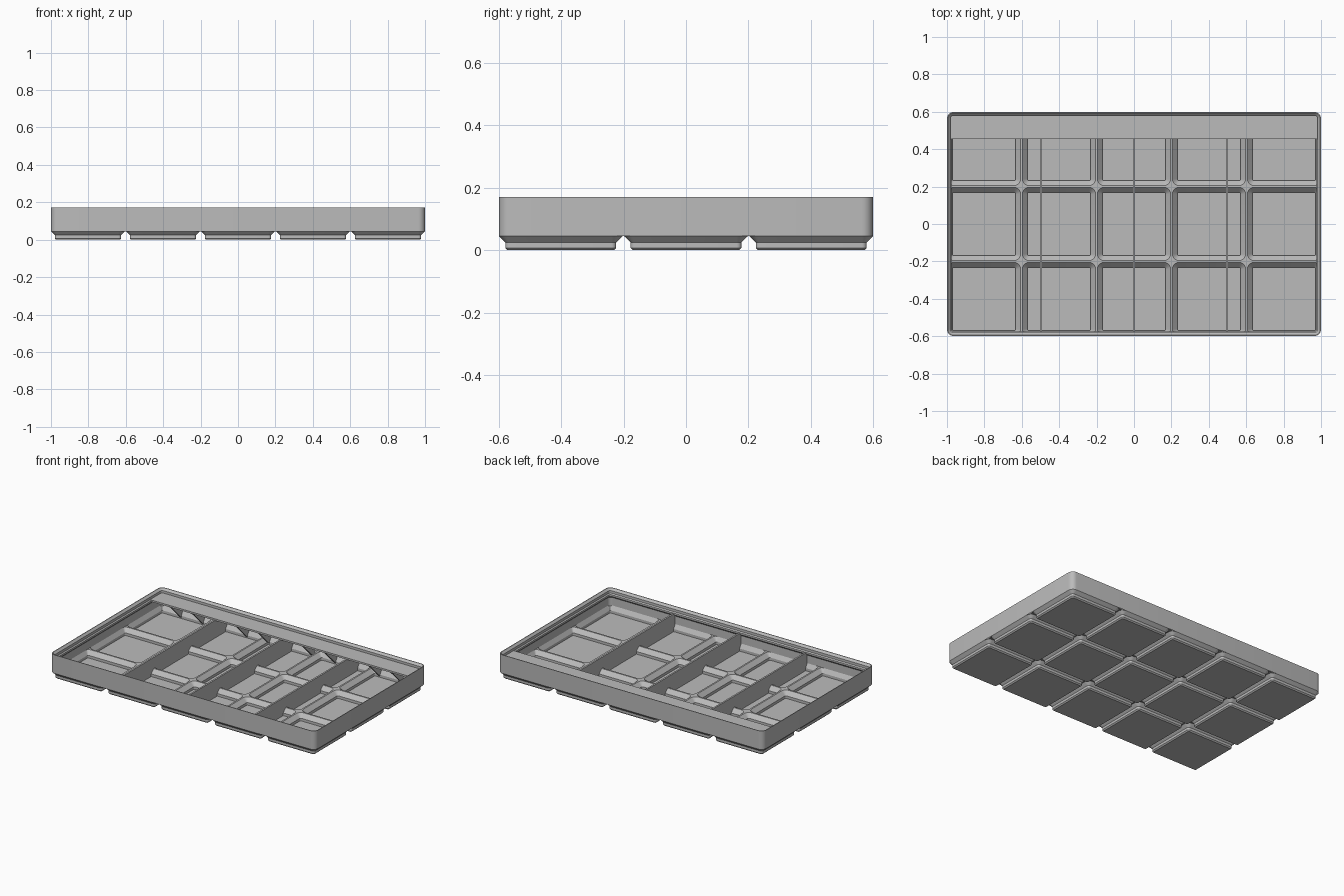
import bpy, bmesh, math
from mathutils import Vector

old = bpy.data.objects.get("Cube")
if old:
    bpy.data.objects.remove(old, do_unlink=True)

# Overall dimensions
HX, HY = 1.0, 0.599
PITCH = 0.401
WALL_X, WALL_Y = 0.988, 0.587
COLS, ROWS = 5, 3

grey = bpy.data.materials.new("plain grey")
grey.use_nodes = True
colour = (0.5, 0.5, 0.5, 1)
grey.diffuse_color = colour
grey.node_tree.nodes["Principled BSDF"].inputs["Base Color"].default_value = colour


def finish(name, bm, recalc=False):
    bmesh.ops.remove_doubles(bm, verts=bm.verts, dist=1e-5)
    if recalc:
        bmesh.ops.recalc_face_normals(bm, faces=bm.faces)
    mesh = bpy.data.meshes.new(name)
    bm.to_mesh(mesh)
    bm.free()
    mesh.materials.append(grey)
    obj = bpy.data.objects.new(name, mesh)
    bpy.context.collection.objects.link(obj)
    bpy.ops.object.select_all(action='DESELECT')
    obj.select_set(True)
    bpy.context.view_layer.objects.active = obj
    bpy.ops.object.shade_smooth_by_angle(angle=math.radians(30))
    return obj


def ring(bm, cx, cy, hx, hy, r, z, clamp=False, seg=6):
    """Rounded rectangle of vertices, anticlockwise from above."""
    verts = []
    for i, (sx, sy) in enumerate([(1, 1), (-1, 1), (-1, -1), (1, -1)]):
        for k in range(seg + 1):
            a = math.pi / 2 * (i + k / seg)
            x = cx + sx * (hx - r) + r * math.cos(a)
            y = cy + sy * (hy - r) + r * math.sin(a)
            if clamp:
                x = max(-WALL_X, min(WALL_X, x))
                y = max(-WALL_Y, min(WALL_Y, y))
            verts.append(bm.verts.new((x, y, z)))
    return verts


def bridge(bm, rings):
    for a, b in zip(rings, rings[1:]):
        n = len(a)
        for i in range(n):
            j = (i + 1) % n
            bm.faces.new((a[i], a[j], b[j], b[i]))


def slab(name, profile, x, width):
    """Plate with a y-z profile, extruded along x."""
    bm = bmesh.new()
    face = bm.faces.new([bm.verts.new((x - width / 2, y, z)) for y, z in profile])
    out = bmesh.ops.extrude_face_region(bm, geom=[face])
    moved = [v for v in out["geom"] if isinstance(v, bmesh.types.BMVert)]
    bmesh.ops.translate(bm, verts=moved, vec=Vector((width, 0, 0)))
    return finish(name, bm, recalc=True)


# Outer wall with stacking lip: (inset, height) from outside over the top and down inside
bm = bmesh.new()
lip = [(0, .045), (0, .171), (.0047, .171), (.018, .1576), (.018, .1404),
       (.0248, .1337), (.0248, .1222), (.012, .1094), (.012, .05)]
bridge(bm, [ring(bm, 0, 0, HX - d, HY - d, max(.036 - d, .008), z) for d, z in lip])
finish("wall_and_lip", bm)

# Hollow feet: outside profile and inside cavity, as (half width, corner radius, height)
outside = [(.198, .036, .045), (.1776, .0153, .0248), (.1776, .0153, .0076), (.170, .0076, 0)]
inside = [(.169, .009, .010), (.169, .009, .028), (.195, .034, .055)]
half = PITCH / 2
cols = [(i - (COLS - 1) / 2) * PITCH for i in range(COLS)]
rows = [(j - (ROWS - 1) / 2) * PITCH for j in range(ROWS)]
bm = bmesh.new()
for cx in cols:
    for cy in rows:
        rim = ring(bm, cx, cy, half, half, 0, .045, clamp=True)
        shell = [ring(bm, cx, cy, h, h, r, z) for h, r, z in outside]
        bridge(bm, list(reversed([rim] + shell)))
        bm.faces.new(list(reversed(shell[-1])))
        cavity = [ring(bm, cx, cy, h, h, r, z, clamp=True) for h, r, z in inside]
        ridge = ring(bm, cx, cy, half, half, 0, .055, clamp=True)
        bridge(bm, list(reversed(cavity + [ridge])))
        bm.faces.new(cavity[0])
bmesh.ops.dissolve_degenerate(bm, dist=1e-6, edges=bm.edges)
feet = finish("hollow_feet", bm)

# Dividers follow the feet and ridges along their lower edge
outline = [(-.59, .13), (-.59, .05)]
for cy in rows:
    outline += [(cy - .192, .05), (cy - .175, .027), (cy - .175, .008),
                (cy + .175, .008), (cy + .175, .027), (cy + .192, .05)]
outline = [(max(-.59, min(.59, y)), z) for y, z in outline]
outline += [(.59, .05), (.59, .13)]
for i, x in enumerate((-.498, 0, .498)):
    slab(f"divider_{i + 1}", outline, x, .0115)

# Label shelf along the back, with two gussets in each compartment
slab("label_shelf", [(.455, .141), (.455, .129), (.583, .129), (.583, .141)], 0, 1.968)
gusset = [(.457, .130), (.588, .130), (.588, .05), (.575, .027), (.575, .012)]
for centre in (-.75, -.25, .25, .75):
    for side in (-1, 1):
        slab("shelf_gusset", gusset, centre + side * .083, .0115)
